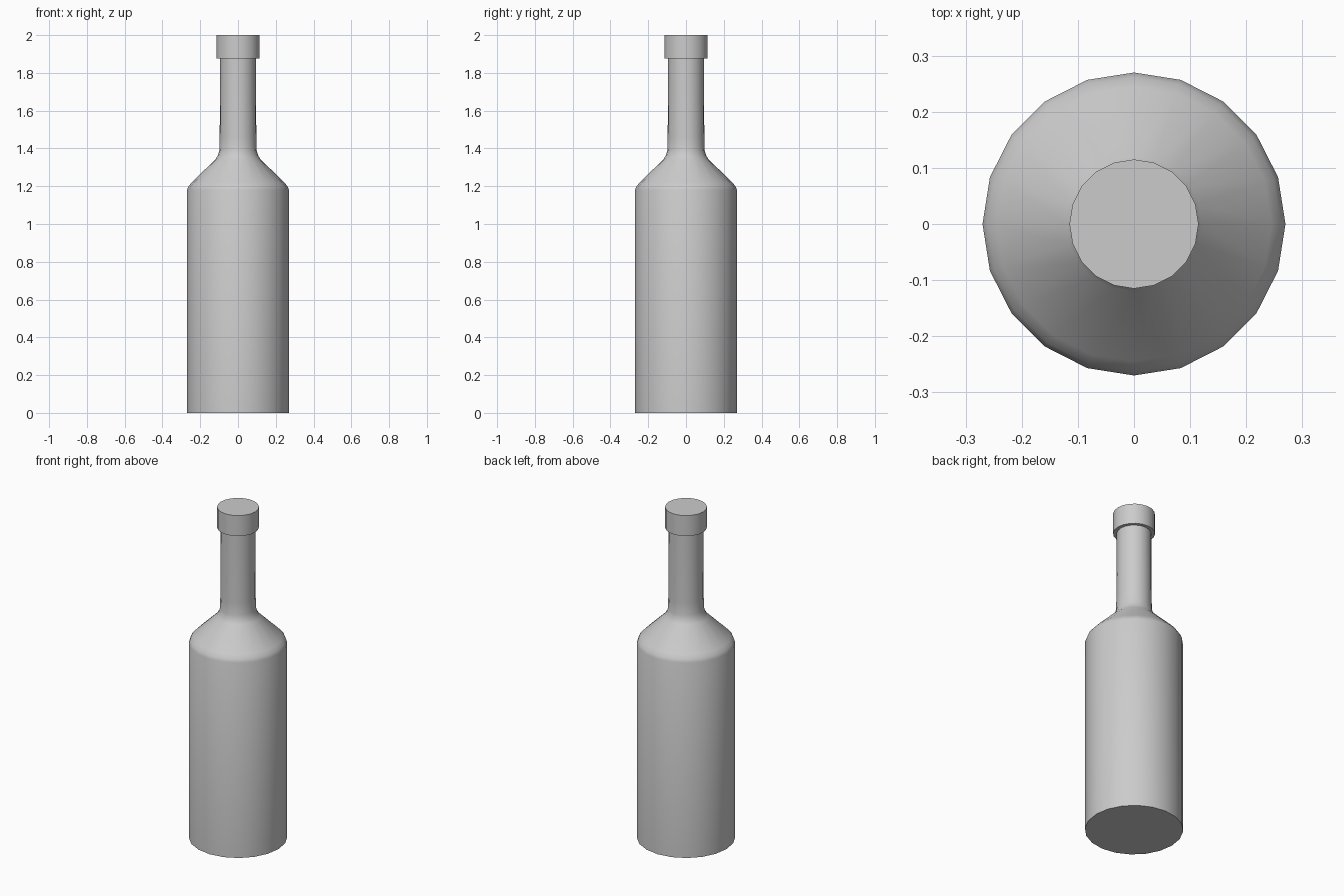
import bpy, bmesh, math

if "Cube" in bpy.data.objects:
    bpy.data.objects.remove(bpy.data.objects["Cube"])

SIDES = 20


def lathe(name, profile):
    """Revolve (radius, z) points around z and close both ends."""
    bm = bmesh.new()
    rings = []
    for r, z in profile:
        rings.append([bm.verts.new((r * math.cos(2 * math.pi * i / SIDES),
                                    r * math.sin(2 * math.pi * i / SIDES), z))
                      for i in range(SIDES)])
    for a, b in zip(rings, rings[1:]):
        for i in range(SIDES):
            j = (i + 1) % SIDES
            bm.faces.new((a[i], a[j], b[j], b[i]))
    bm.faces.new(rings[0][::-1])
    bm.faces.new(rings[-1])
    mesh = bpy.data.meshes.new(name)
    bm.to_mesh(mesh)
    bm.free()
    obj = bpy.data.objects.new(name, mesh)
    bpy.context.collection.objects.link(obj)
    bpy.ops.object.select_all(action='DESELECT')
    obj.select_set(True)
    bpy.context.view_layer.objects.active = obj
    bpy.ops.object.shade_smooth_by_angle(angle=math.radians(35))
    return obj


# Bottle: straight body, softened shoulder, slightly tapered neck
lathe("bottle", [
    (0.27, 0), (0.27, 1.18), (0.262, 1.20), (0.245, 1.22),
    (0.12, 1.342), (0.107, 1.362), (0.099, 1.39),
    (0.097, 1.46), (0.095, 1.80), (0.095, 1.88),
])

# Cap: wider collar closing the neck
lathe("cap", [(0.115, 1.876), (0.115, 2.0)])
